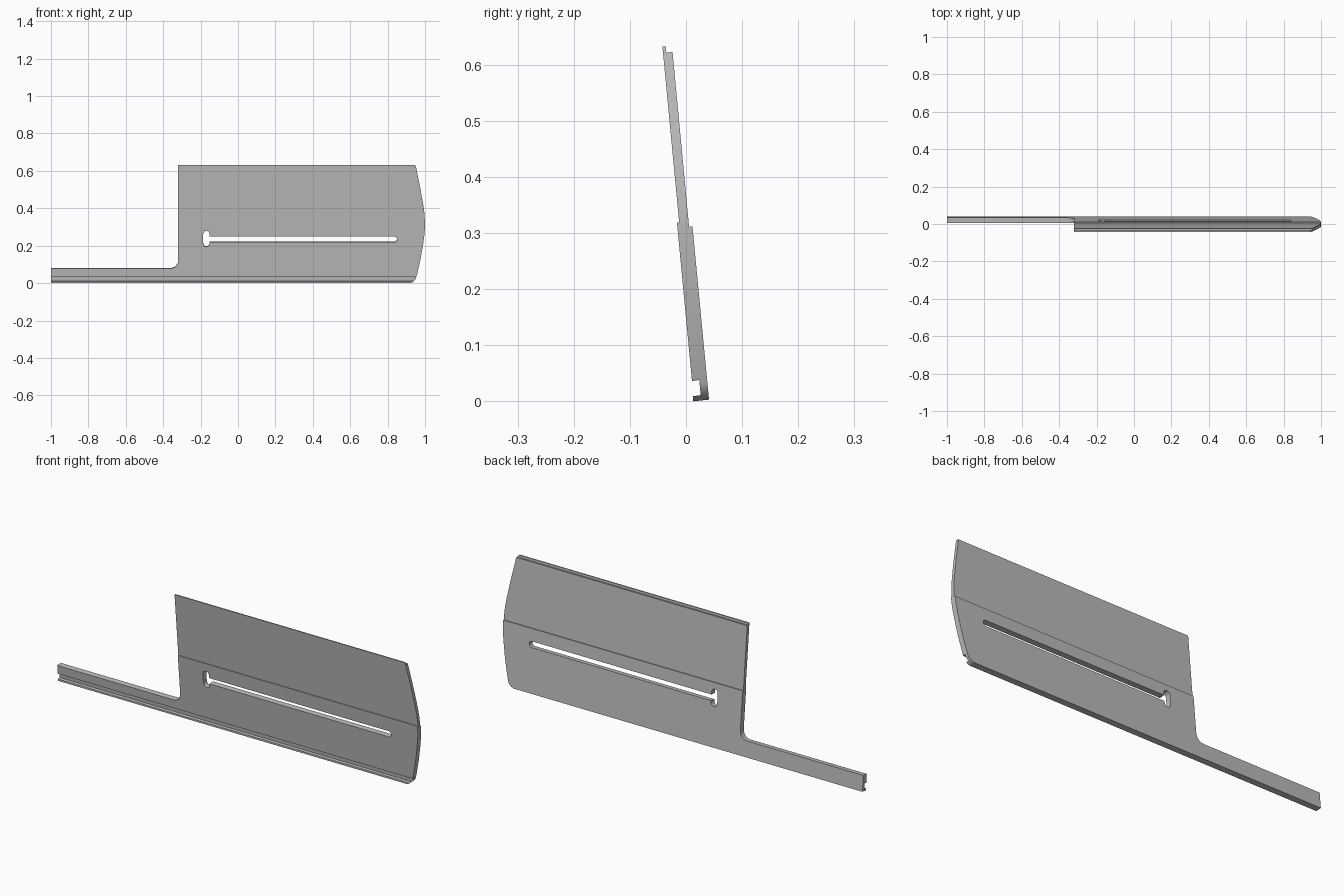
import bpy, math
from mathutils import Vector

cube = bpy.data.objects.get("Cube")
if cube:
    bpy.data.objects.remove(cube, do_unlink=True)

LEAN = 0.095  # forward lean of the board, y per unit z

grey = bpy.data.materials.new("plain grey")
grey.use_nodes = True
grey.diffuse_color = (0.5, 0.5, 0.5, 1)
grey.node_tree.nodes["Principled BSDF"].inputs["Base Color"].default_value = (0.5, 0.5, 0.5, 1)


def prism(name, start, end):
    """Solid between two matching rings of points."""
    n = len(start)
    faces = [tuple(range(n)), tuple(reversed(range(n, 2 * n)))]
    faces += [(i, i + n, (i + 1) % n + n, (i + 1) % n) for i in range(n)]
    mesh = bpy.data.meshes.new(name)
    mesh.from_pydata(start + end, [], faces)
    mesh.materials.append(grey)
    obj = bpy.data.objects.new(name, mesh)
    bpy.context.collection.objects.link(obj)
    # Consistent outward normals for the booleans
    bpy.context.view_layer.objects.active = obj
    bpy.ops.object.mode_set(mode='EDIT')
    bpy.ops.mesh.select_all(action='SELECT')
    bpy.ops.mesh.normals_make_consistent(inside=False)
    bpy.ops.object.mode_set(mode='OBJECT')
    return obj


def through_board(name, outline, depth=0.1):
    """Extrude an x-z outline square to the leaning board."""
    mid = [Vector((x, 0.026 - LEAN * z, z)) for x, z in outline]
    off = Vector((0, 1, LEAN)) * depth
    return prism(name, [p - off for p in mid], [p + off for p in mid])


def arc(cx, cz, r, a0, a1, steps=10):
    angles = [math.radians(a0 + (a1 - a0) * i / steps) for i in range(steps + 1)]
    return [(cx + r * math.cos(a), cz + r * math.sin(a)) for a in angles]


def cut(obj, cutter, operation):
    mod = obj.modifiers.new(operation.title(), 'BOOLEAN')
    mod.operation, mod.object, mod.solver = operation, cutter, 'EXACT'
    bpy.context.view_layer.objects.active = obj
    bpy.ops.object.modifier_apply(modifier=mod.name)
    bpy.data.objects.remove(cutter, do_unlink=True)


# Lapped cross-section in y-z: top tongue, mid steps, bottom groove and lip
section = [(-0.042, 0.632), (-0.036, 0.632), (-0.035, 0.621), (-0.024, 0.623),
           (0.0055, 0.311), (0.0115, 0.312), (0.041, 0.003), (0.0125, 0.0),
           (0.0125, 0.009), (0.0262, 0.011), (0.0235, 0.038), (0.0107, 0.036),
           (-0.0162, 0.319), (-0.0122, 0.319)]
board = prism("lapped_board",
              [(-1, y, z) for y, z in section],
              [(1.05, y, z) for y, z in section])

# Outline: narrow arm, filleted inner corner, bowed end, rounded lower corner
outline = [(-1.1, -0.1), (-1.1, 0.08)]
outline += arc(-0.36, 0.12, 0.04, -90, 0)
outline += [(-0.32, 0.7), (0.943, 0.7), (0.943, 0.634), (0.951, 0.625),
            (0.963, 0.565), (0.976, 0.5), (0.99, 0.42), (0.997, 0.37), (1.0, 0.32),
            (0.998, 0.27), (0.99, 0.21), (0.976, 0.13), (0.957, 0.045)]
outline += arc(0.91, 0.045, 0.045, -10, -90)
outline += [(0.91, -0.1)]
cut(board, through_board("outline_cutter", outline), 'INTERSECT')

# Long slot with an upright keyhole at its right-hand end
slot = [(-0.17, 0.22)] + arc(0.835, 0.235, 0.015, -90, 90) + [(-0.17, 0.25)]
keyhole = arc(-0.169, 0.263, 0.017, 0, 180) + arc(-0.169, 0.213, 0.017, 180, 360)
cut(board, through_board("slot_cutter", slot), 'DIFFERENCE')
cut(board, through_board("keyhole_cutter", keyhole), 'DIFFERENCE')

# Smooth only the rounded edges
bpy.ops.object.select_all(action='DESELECT')
board.select_set(True)
bpy.context.view_layer.objects.active = board
bpy.ops.object.shade_smooth_by_angle(angle=math.radians(20))
